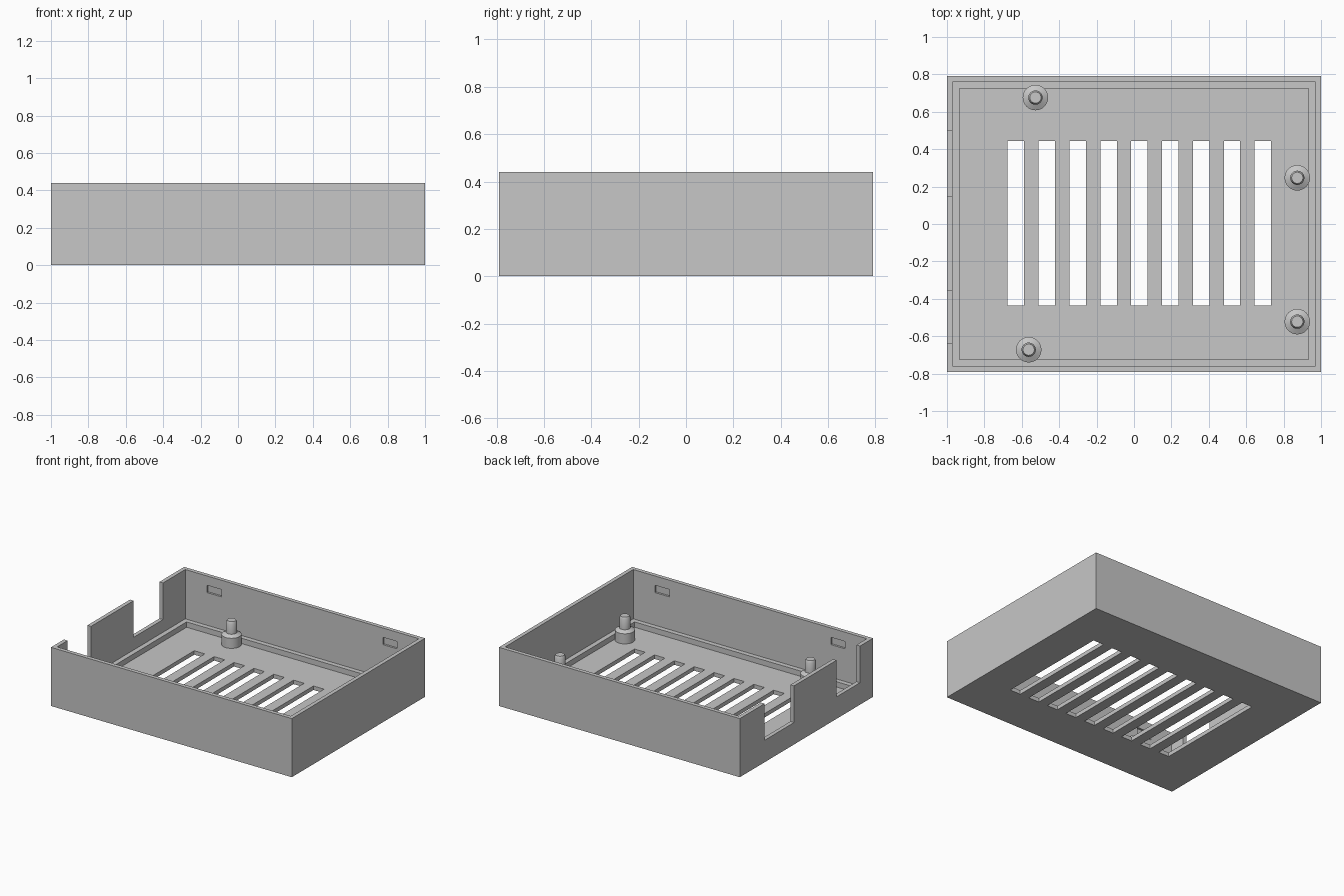
import bpy
import bmesh
from mathutils import Matrix, Vector

cube = bpy.data.objects.get("Cube")
if cube:
    bpy.data.objects.remove(cube, do_unlink=True)

grey = bpy.data.materials.new("plain_grey")
grey.use_nodes = True
GREY = (0.57, 0.57, 0.57, 1)
grey.diffuse_color = GREY
grey.node_tree.nodes["Principled BSDF"].inputs["Base Color"].default_value = GREY

HALF_X, HALF_Y, HEIGHT = 1.0, 0.79, 0.44
WALL, LEDGE, FLOOR, LEDGE_TOP = 0.03, 0.066, 0.03, 0.07


def box(name, low, high):
    """Box between two opposite corners."""
    low, high = Vector(low), Vector(high)
    bm = bmesh.new()
    place = Matrix.Translation((low + high) / 2) @ Matrix.Diagonal((*(high - low), 1))
    bmesh.ops.create_cube(bm, size=1, matrix=place)
    mesh = bpy.data.meshes.new(name)
    bm.to_mesh(mesh)
    bm.free()
    mesh.materials.append(grey)
    obj = bpy.data.objects.new(name, mesh)
    bpy.context.collection.objects.link(obj)
    return obj


def cut(target, low, high):
    """Remove a box-shaped volume from the target."""
    cutter = box("cutter", low, high)
    cutter.hide_render = True
    mod = target.modifiers.new("cut", 'BOOLEAN')
    mod.operation = 'DIFFERENCE'
    mod.solver = 'EXACT'
    mod.object = cutter
    bpy.context.view_layer.objects.active = target
    bpy.ops.object.modifier_apply(modifier=mod.name)
    bpy.data.objects.remove(cutter, do_unlink=True)


# Open tray with a low inner ledge around the floor
tray = box("tray", (-HALF_X, -HALF_Y, 0), (HALF_X, HALF_Y, HEIGHT))
for inset, bottom in ((WALL, LEDGE_TOP), (LEDGE, FLOOR)):
    x, y = HALF_X - inset, HALF_Y - inset
    cut(tray, (-x, -y, bottom), (x, y, 1))

# Ventilation slots through the floor
for i in range(9):
    x = -0.675 + i * 0.165
    cut(tray, (x, -0.437, -0.1), (x + 0.088, 0.445, 0.2))

# Connector notches in the right-hand wall
for y0, y1 in ((0.147, 0.496), (-0.636, -0.357)):
    cut(tray, (-1.1, y0, 0.165), (-0.95, y1, 1))

# Shallow snap recesses inside the front and back walls
for x in (-0.73, 0.73):
    for side in (-1, 1):
        ya, yb = sorted((side * 0.7, side * 0.775))
        cut(tray, (x - 0.06, ya, 0.315), (x + 0.06, yb, 0.37))

# Mounting posts: wide foot, sloped shoulder, chamfered pin
PROFILE = [(0.068, 0.02), (0.068, 0.106), (0.038, 0.122),
           (0.038, 0.198), (0.03, 0.213)]


def post(name, x, y):
    bm = bmesh.new()
    sides = 32
    rings = []
    for radius, z in PROFILE:
        ring = bmesh.ops.create_circle(bm, segments=sides, radius=radius,
                                       matrix=Matrix.Translation((0, 0, z)))
        rings.append(ring["verts"])
    for lower, upper in zip(rings, rings[1:]):
        for i in range(sides):
            j = (i + 1) % sides
            bm.faces.new((lower[i], lower[j], upper[j], upper[i]))
    bm.faces.new(rings[0])
    bm.faces.new(rings[-1])
    bmesh.ops.recalc_face_normals(bm, faces=bm.faces)
    mesh = bpy.data.meshes.new(name)
    bm.to_mesh(mesh)
    bm.free()
    mesh.materials.append(grey)
    obj = bpy.data.objects.new(name, mesh)
    obj.location = (x, y, 0)
    bpy.context.collection.objects.link(obj)
    bpy.ops.object.select_all(action='DESELECT')
    obj.select_set(True)
    bpy.context.view_layer.objects.active = obj
    bpy.ops.object.shade_smooth_by_angle(angle=0.5)


post("post_back_right", -0.527, 0.676)
post("post_back_left", 0.873, 0.247)
post("post_front_left", 0.873, -0.522)
post("post_front_right", -0.563, -0.672)
